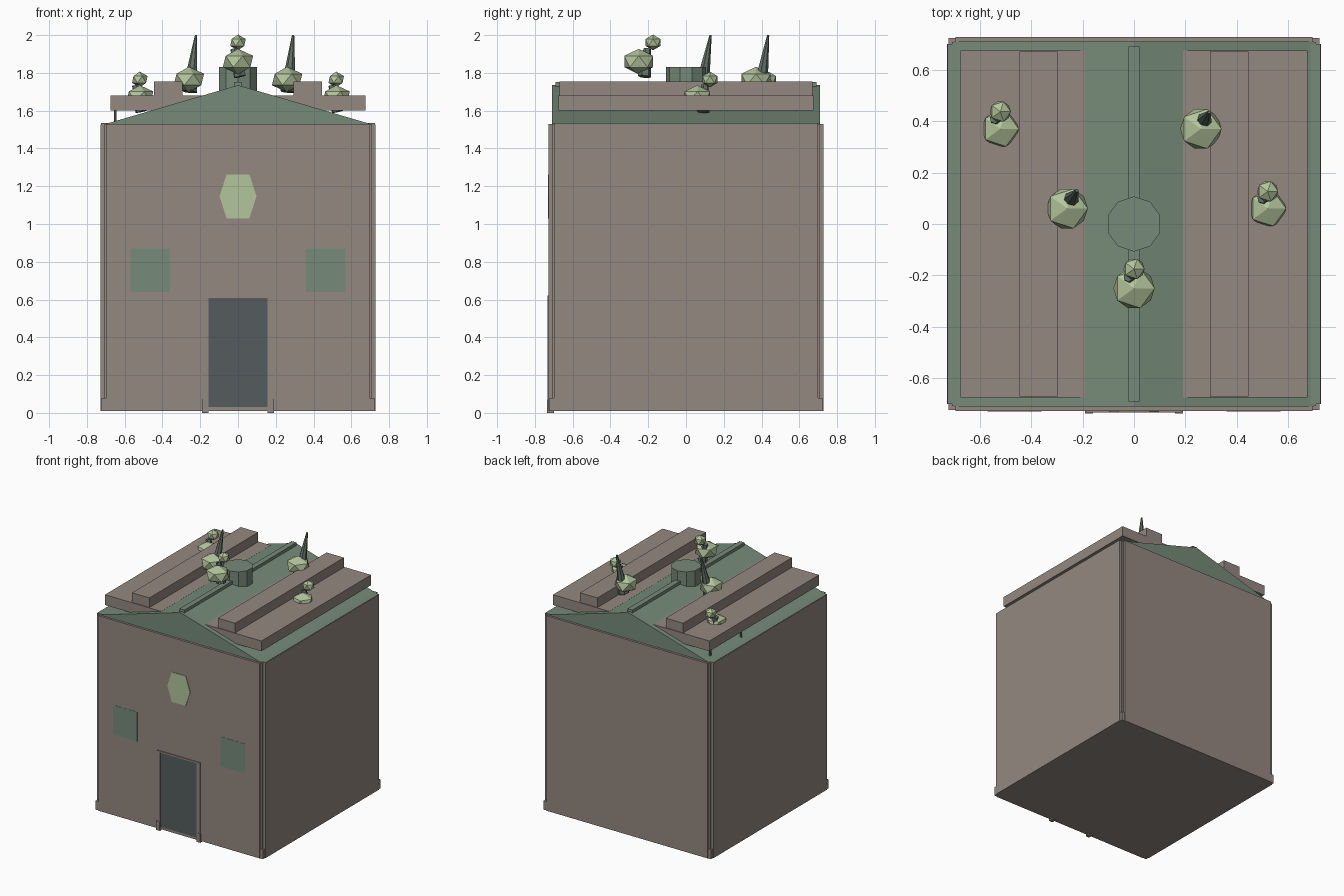
import bpy, math
from mathutils import Vector

if "Cube" in bpy.data.objects:
    bpy.data.objects.remove(bpy.data.objects["Cube"])


def mat(name, r, g, b):
    m = bpy.data.materials.new(name)
    m.diffuse_color = (r, g, b, 1)
    m.use_nodes = True
    m.node_tree.nodes["Principled BSDF"].inputs["Base Color"].default_value = m.diffuse_color
    return m


BROWN = mat("brown_stone", 0.296, 0.246, 0.216)
GREEN = mat("roof_green", 0.180, 0.255, 0.190)
LIGHT = mat("leaf_green", 0.448, 0.554, 0.331)
DARK = mat("stem_green", 0.120, 0.165, 0.130)
SLATE = mat("door_slate", 0.089, 0.107, 0.113)


def mesh(name, verts, faces, m):
    me = bpy.data.meshes.new(name)
    me.from_pydata(verts, [], faces)
    me.materials.append(m)
    ob = bpy.data.objects.new(name, me)
    bpy.context.collection.objects.link(ob)
    return ob


def extrude_y(name, profile, y0, y1, m):
    """Prism from a counter-clockwise (x, z) profile, seen from the front."""
    n = len(profile)
    verts = [(x, y0, z) for x, z in profile] + [(x, y1, z) for x, z in profile]
    faces = [tuple(range(n)), tuple(range(2 * n - 1, n - 1, -1))]
    faces += [(i, i + n, (i + 1) % n + n, (i + 1) % n) for i in range(n)]
    return mesh(name, verts, faces, m)


def box(name, x0, x1, y0, y1, z0, z1, m):
    x0, x1 = sorted((x0, x1))
    return extrude_y(name, [(x0, z0), (x1, z0), (x1, z1), (x0, z1)], y0, y1, m)


def finish(name, m):
    ob = bpy.context.object
    ob.name = name
    ob.data.materials.append(m)
    return ob


def ball(name, loc, r, squash, m):
    bpy.ops.mesh.primitive_ico_sphere_add(subdivisions=1, radius=r, location=loc)
    ob = finish(name, m)
    ob.scale.z = squash
    return ob


def rod(name, a, b, r0, r1, sides, m):
    a, b = Vector(a), Vector(b)
    bpy.ops.mesh.primitive_cone_add(vertices=sides, radius1=r0, radius2=r1,
                                    depth=(b - a).length, location=(a + b) / 2)
    ob = finish(name, m)
    ob.rotation_euler = (b - a).to_track_quat('Z', 'Y').to_euler()
    return ob


# Walls: crossed blocks leave small notches at the corners
box("core_walls", -0.708, 0.708, -0.708, 0.708, 0.01, 1.529, BROWN)
box("front_back_walls", -0.695, 0.695, -0.727, 0.727, 0.01, 1.53, BROWN)
box("side_walls", -0.727, 0.727, -0.70, 0.70, 0.01, 1.528, BROWN)

# Gable roof, eaves and ridge
extrude_y("gable_roof", [(-0.70, 1.53), (0.70, 1.53), (0, 1.735)], -0.71, 0.71, GREEN)
box("eave_plate", -0.726, 0.726, -0.70, 0.70, 1.526, 1.534, GREEN)
box("ridge_beam", -0.021, 0.021, -0.69, 0.69, 1.70, 1.752, GREEN)

# Round vent on the ridge
rod("roof_vent", (0, 0, 1.62), (0, 0, 1.83), 0.107, 0.107, 10, GREEN)

# Stepped roof terraces, plinths and door frame on both sides
for s, side in ((-1, "left"), (1, "right")):
    box(side + "_terrace", s * 0.19, s * 0.675, -0.675, 0.675, 1.60, 1.68, BROWN)
    box(side + "_terrace_step", s * 0.295, s * 0.445, -0.67, 0.67, 1.67, 1.755, BROWN)
    for y in (-0.705, 0.705):
        box(side + "_corner_plinth", s * 0.695, s * 0.722, y - 0.018, y + 0.018, 0.01, 0.08, BROWN)
    box(side + "_door_jamb", s * 0.157, s * 0.185, -0.734, -0.72, 0.0, 0.62, BROWN)
    box(side + "_door_foot", s * 0.16, s * 0.19, -0.737, -0.70, 0.0, 0.07, BROWN)
    box(side + "_window", s * 0.36, s * 0.57, -0.7285, -0.724, 0.64, 0.87, GREEN)

# Door and lintel
box("door", -0.157, 0.157, -0.731, -0.723, 0.03, 0.61, SLATE)
box("door_lintel", -0.185, 0.185, -0.734, -0.72, 0.609, 0.621, BROWN)

# Hexagonal upper window
extrude_y("hexagon_window", [(-0.06, 1.03), (0.06, 1.03), (0.098, 1.147),
                             (0.06, 1.263), (-0.06, 1.263), (-0.098, 1.147)],
          -0.731, -0.724, LIGHT)

# Thin hangers below the left terrace
for y in (0.25, 0.63):
    rod("terrace_hanger", (-0.65, y, 1.535), (-0.65, y, 1.61), 0.008, 0.008, 6, DARK)

# Bushes with a small crown
for x, y, z, r in ((-0.52, 0.37, 1.675, 0.08), (0.52, 0.06, 1.675, 0.08),
                   (0.0, -0.25, 1.86, 0.09)):
    k = r / 0.08
    ball("bush", (x, y, z), r, 0.75, LIGHT)
    ball("bush_crown", (x, y + 0.067 * k, z + 0.09 * k), 0.046, 0.9, LIGHT)
    rod("bush_stem", (x + 0.01, y + 0.03, z - 0.08),
        (x - 0.022, y + 0.04 * k, z + 0.06 * k), 0.035, 0.02, 6, DARK)

# Bushes with a tall leaning spike
for x, y, tx, ty in ((-0.26, 0.06, -0.222, 0.13), (0.26, 0.37, 0.292, 0.435)):
    ball("spike_bush", (x, y, 1.765), 0.09, 0.75, LIGHT)
    rod("spike", (x + 0.005, y + 0.02, 1.70), (tx, ty, 2.0), 0.042, 0.006, 7, DARK)
